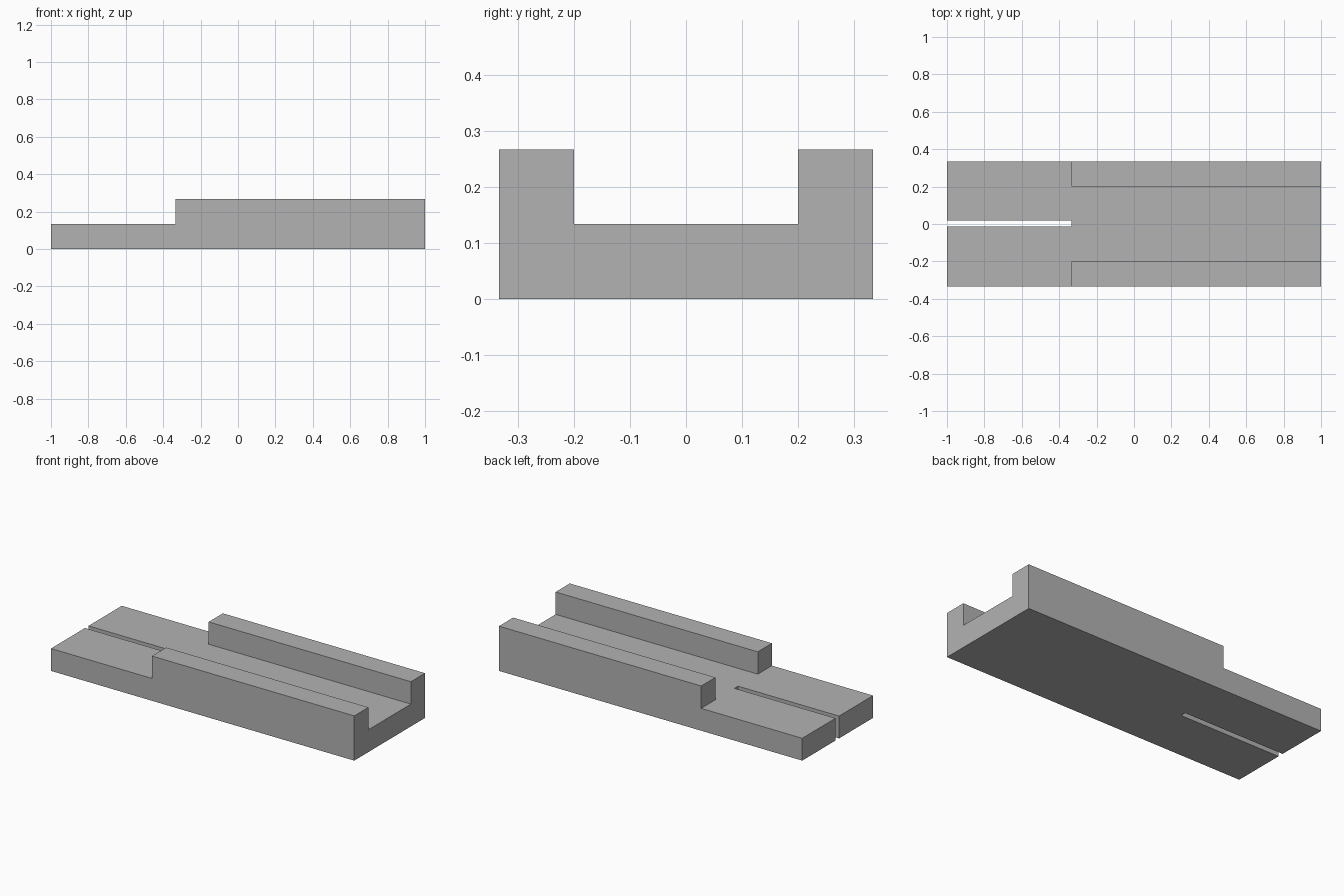
import bpy
import bmesh

cube = bpy.data.objects.get("Cube")
if cube:
    bpy.data.objects.remove(cube, do_unlink=True)

LENGTH, WIDTH, HEIGHT = 2.0, 0.6667, 0.2667
FLOOR = 0.1333          # height of the channel floor and the low end
STEP_X = -0.3333        # where the side rails begin
CHANNEL = 0.2           # half width of the channel
SLOT = (-0.0133, 0.02)  # y range of the slot

grey = bpy.data.materials.new("plain_grey")
colour = (0.45, 0.45, 0.45, 1)
grey.use_nodes = True
grey.diffuse_color = colour
grey.node_tree.nodes["Principled BSDF"].inputs["Base Color"].default_value = colour


def extrude_profile(name, points, x0, x1):
    """Solid made by sweeping a (y, z) profile along x."""
    bm = bmesh.new()
    face = bm.faces.new([bm.verts.new((x0, y, z)) for y, z in points])
    swept = bmesh.ops.extrude_face_region(bm, geom=[face])["geom"]
    verts = [v for v in swept if isinstance(v, bmesh.types.BMVert)]
    bmesh.ops.translate(bm, verts=verts, vec=(x1 - x0, 0, 0))
    bmesh.ops.recalc_face_normals(bm, faces=bm.faces)
    mesh = bpy.data.meshes.new(name)
    bm.to_mesh(mesh)
    bm.free()
    mesh.materials.append(grey)
    obj = bpy.data.objects.new(name, mesh)
    bpy.context.collection.objects.link(obj)
    return obj


def rectangle(y0, y1, z0, z1):
    return [(y0, z0), (y1, z0), (y1, z1), (y0, z1)]


def cut(target, name, profile, x0, x1):
    """Subtract a swept profile, then discard the cutter."""
    cutter = extrude_profile(name, profile, x0, x1)
    cutter.hide_render = True
    mod = target.modifiers.new(name, "BOOLEAN")
    mod.operation, mod.solver, mod.object = "DIFFERENCE", "EXACT", cutter
    bpy.context.view_layer.objects.active = target
    bpy.ops.object.modifier_apply(modifier=mod.name)
    bpy.data.objects.remove(cutter, do_unlink=True)


# Channel body with two side rails
half, end = WIDTH / 2, LENGTH / 2
right_side = [(-half, 0), (-half, HEIGHT), (-CHANNEL, HEIGHT), (-CHANNEL, FLOOR)]
left_side = [(-y, z) for y, z in reversed(right_side)]
body = extrude_profile("channel_block", right_side + left_side, -end, end)

# Low end without rails, then the slot through it
cut(body, "rail_cutter", rectangle(-1, 1, FLOOR, 1), -end - 1, STEP_X)
cut(body, "slot_cutter", rectangle(*SLOT, -1, 1), -end - 1, STEP_X)
